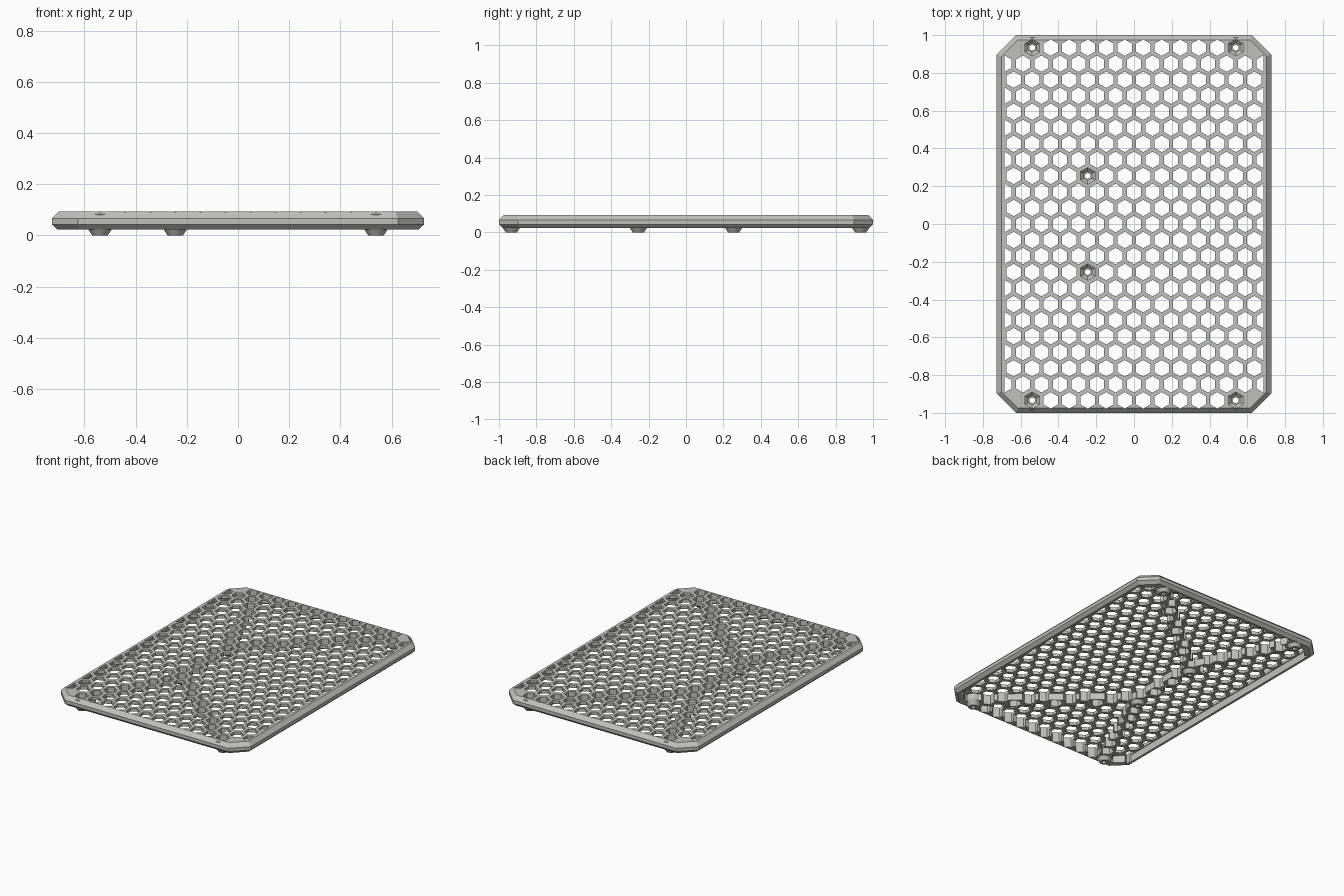
import bpy, bmesh, math
from mathutils import Vector

if "Cube" in bpy.data.objects:
    bpy.data.objects.remove(bpy.data.objects["Cube"], do_unlink=True)

# Material
grey = bpy.data.materials.new("light warm grey")
grey.use_nodes = True
colour = (0.53, 0.53, 0.51, 1)
grey.diffuse_color = colour
grey.node_tree.nodes["Principled BSDF"].inputs["Base Color"].default_value = colour

PITCH = 0.098
ROW = PITCH * math.sqrt(3) / 2
HOLE_R = 0.0435
HALF_X, HALF_Y, CORNER = 0.727, 1.0, 0.102
TOP, BOTTOM = 0.093, 0.023


def octagon(dx, dy, z):
    """Rectangle outline with cut corners, inset by dx and dy."""
    x, y = HALF_X - dx, HALF_Y - dy
    c = CORNER - 0.586 * min(dx, dy)
    quarter = [(x, y - c), (x - c, y)]
    pts = quarter + [(-a, b) for a, b in reversed(quarter)]
    pts += [(-a, -b) for a, b in pts]
    return [Vector((a, b, z)) for a, b in pts]


def ring(cx, cy, r, z, n, limit=9):
    pts = []
    for i in range(n):
        a = math.tau * i / n + math.pi / 2
        x = max(-limit, min(limit, cx + r * math.cos(a)))
        pts.append(Vector((x, cy + r * math.sin(a), z)))
    return pts


def loft(bm, rings):
    """Closed solid through matching rings, listed bottom to top."""
    loops = [[bm.verts.new(p) for p in r] for r in rings]
    n = len(loops[0])
    for lo, hi in zip(loops, loops[1:]):
        for i in range(n):
            j = (i + 1) % n
            bm.faces.new((lo[i], lo[j], hi[j], hi[i]))
    bm.faces.new(loops[0][::-1])
    bm.faces.new(loops[-1])


def solid(name, lofts):
    bm = bmesh.new()
    for rings in lofts:
        loft(bm, rings)
    bmesh.ops.recalc_face_normals(bm, faces=bm.faces)
    mesh = bpy.data.meshes.new(name)
    bm.to_mesh(mesh)
    bm.free()
    mesh.materials.append(grey)
    ob = bpy.data.objects.new(name, mesh)
    bpy.context.collection.objects.link(ob)
    return ob


helpers = []


def combine(target, other, operation):
    mod = target.modifiers.new(other.name, 'BOOLEAN')
    mod.operation, mod.solver, mod.object = operation, 'EXACT', other
    other.hide_render = True
    helpers.append(other)


# Bevelled tray body
tray = solid("honeycomb_tray", [[
    octagon(0.021, 0.021, BOTTOM), octagon(0, 0, 0.043),
    octagon(0, 0, 0.066), octagon(0.026, 0.026, TOP)]])

# Pocket under the thin top sheet
pocket = solid("underside_pocket", [[
    octagon(0.037, 0.066, -0.05), octagon(0.037, 0.066, 0.072)]])
combine(tray, pocket, 'DIFFERENCE')

# Feet sit on cells of the honeycomb
corner_x, inner_x = 5.5 * PITCH, -2.5 * PITCH
feet = [(x, s * 11 * ROW) for x in (-corner_x, corner_x) for s in (-1, 1)]
feet += [(inner_x, s * 3 * ROW) for s in (-1, 1)]


# Stiffening ribs between the feet
def rib(name, a, b, width=0.085):
    a, b = Vector((*a, 0)), Vector((*b, 0))
    d = (b - a).normalized()
    side = Vector((-d.y, d.x, 0)) * width / 2
    outline = [a - side, b - side, b + side, a + side]
    ob = solid(name, [[[p + Vector((0, 0, z)) for p in outline]
                       for z in (BOTTOM + 0.002, 0.08)]])
    combine(tray, ob, 'UNION')


rib("centre_rib", feet[4], feet[5])
for i, (start, end) in enumerate([(4, 0), (4, 2), (5, 1), (5, 3)]):
    rib(f"diagonal_rib_{i}", feet[start], feet[end])

# Tapered round feet
profile = [(0.03, 0), (0.054, 0.036), (0.054, 0.083)]
foot_solids = solid("feet", [[ring(x, y, r, z, 32) for r, z in profile]
                             for x, y in feet])
combine(tray, foot_solids, 'UNION')

# Honeycomb holes, flat-clipped along the long sides
holes = []
for row in range(-11, 12):
    count = 14 if row % 2 else 15
    y = row * ROW
    for k in range(count):
        x = (k - (count - 1) / 2) * PITCH
        near_corner = 0.69 * abs(x) + 0.72 * abs(y) > 1.1
        on_foot = any(math.hypot(x - u, y - v) < 0.02 for u, v in feet)
        if not near_corner and not on_foot:
            holes.append([ring(x, y, HOLE_R, z, 6, 0.685) for z in (-0.1, 0.2)])

# Hexagonal recess with a through hole in each foot
recess = [(0.016, -0.1), (0.016, 0.03), (0.025, 0.031),
          (HOLE_R, 0.048), (HOLE_R, 0.2)]
holes += [[ring(x, y, r, z, 6) for r, z in recess] for x, y in feet]
combine(tray, solid("hole_cutters", holes), 'DIFFERENCE')

# Bake the booleans and drop the helpers
bpy.context.view_layer.update()
evaluated = tray.evaluated_get(bpy.context.evaluated_depsgraph_get())
result = bpy.data.meshes.new_from_object(evaluated)
tray.modifiers.clear()
tray.data = result
for ob in helpers:
    bpy.data.objects.remove(ob, do_unlink=True)

# Flat bevels, smooth round feet
bpy.context.view_layer.objects.active = tray
tray.select_set(True)
bpy.ops.object.shade_smooth_by_angle(angle=math.radians(20))
